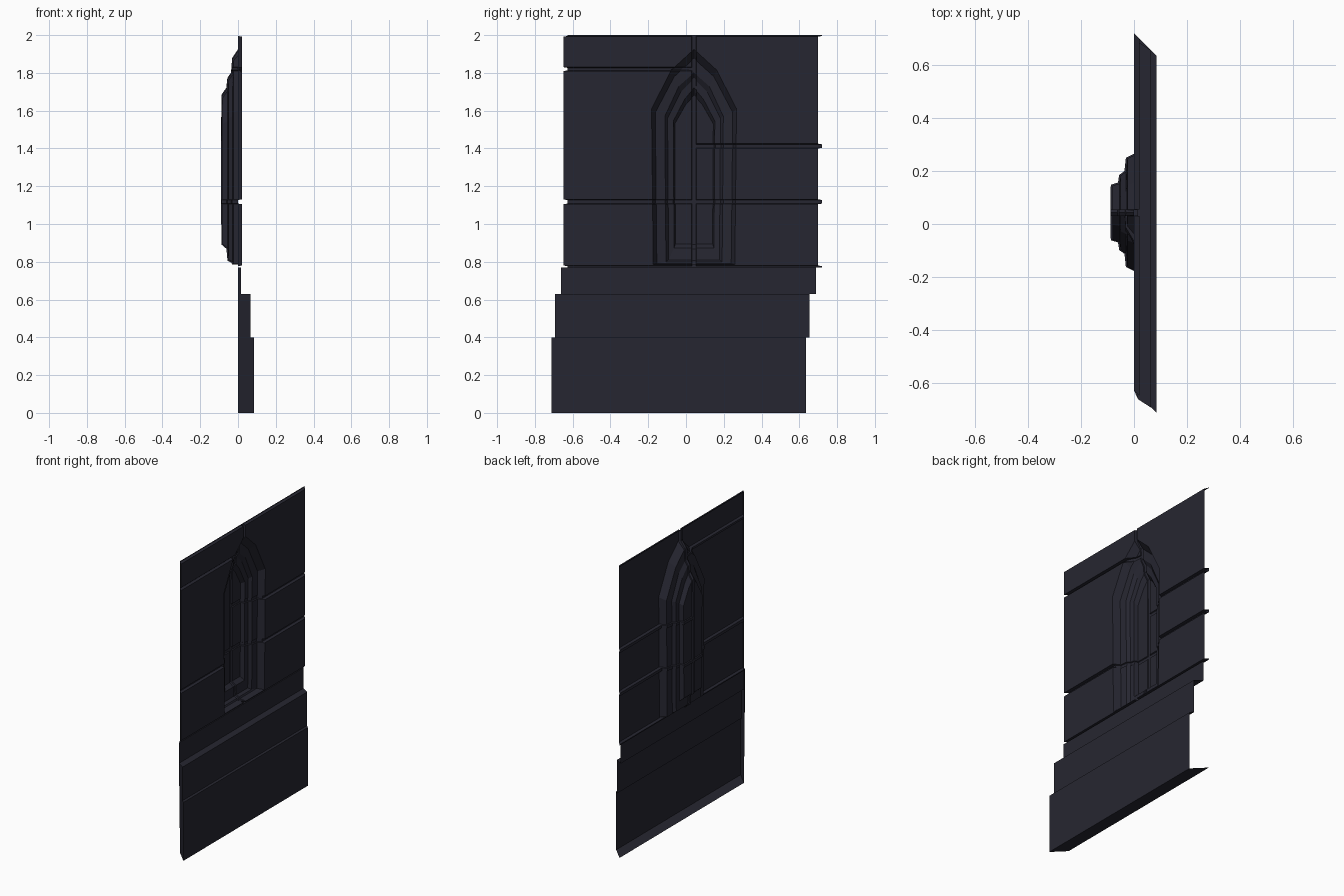
import bpy, bmesh
from mathutils import Vector

cube = bpy.data.objects.get("Cube")
if cube:
    bpy.data.objects.remove(cube, do_unlink=True)

stone = bpy.data.materials.new("dark_slate_stone")
stone.use_nodes = True
COLOUR = (0.0194, 0.0194, 0.0305, 1)
stone.diffuse_color = COLOUR
stone.node_tree.nodes["Principled BSDF"].inputs["Base Color"].default_value = COLOUR

MID = 0.0425                 # centre of the window
END_A, END_B = -0.628, 0.72  # mitred ends where x = 0
FACE = 0.02                  # wall surface
BASE, TOP = 0.77, 2.0


def finish(bm, name):
    mesh = bpy.data.meshes.new(name)
    bm.to_mesh(mesh)
    bm.free()
    mesh.materials.append(stone)
    obj = bpy.data.objects.new(name, mesh)
    bpy.context.collection.objects.link(obj)
    return obj


def outline(half, bottom, spring, shoulder, shoulder_z, apex):
    """Half of a pointed arch, from the sill centre to the apex."""
    return [(0, bottom), (half * 0.96, bottom), (half, spring),
            (shoulder, shoulder_z), (0, apex)]


# Stepped arch: depth and half outline of each moulding edge
rings = [
    (FACE, outline(0.225, 0.785, 1.61, 0.12, 1.815, 1.925)),
    (-0.025, outline(0.205, 0.79, 1.59, 0.105, 1.78, 1.875)),
    (-0.03, outline(0.155, 0.80, 1.57, 0.08, 1.73, 1.80)),
    (-0.05, outline(0.14, 0.81, 1.56, 0.07, 1.70, 1.77)),
    (-0.055, outline(0.11, 0.872, 1.545, 0.05, 1.66, 1.72)),
    (-0.082, outline(0.102, 0.895, 1.53, 0.045, 1.63, 1.68)),
]

# Wall with recessed window, lofted on both sides of the centre line
bm = bmesh.new()
for side, width in ((-1, MID - END_A), (1, END_B - MID)):
    border = [(0, BASE), (width, BASE), (width, 1.61), (width, TOP), (0, TOP)]
    loops = [[bm.verts.new((x, MID + side * y, z)) for y, z in pts]
             for x, pts in [(FACE, border)] + rings]
    for a, b in zip(loops, loops[1:]):
        for i in range(4):
            bm.faces.new((a[i], a[i + 1], b[i + 1], b[i]))
    bm.faces.new(loops[-1])
bmesh.ops.remove_doubles(bm, verts=bm.verts[:], dist=1e-5)


def cut(axis, pos, side):
    """Score the faces on one side of the centre (0 = both)."""
    faces = [f for f in bm.faces
             if side * (f.calc_center_median().y - MID) >= 0]
    edges = {e for f in faces for e in f.edges}
    verts = {v for f in faces for v in f.verts}
    normal = Vector((0, 1, 0)) if axis == 1 else Vector((0, 0, 1))
    bmesh.ops.bisect_plane(bm, geom=list(verts) + list(edges) + faces,
                           plane_co=normal * pos, plane_no=normal, dist=1e-5)


# Masonry joints: axis, low, high, side of the wall
joints = [(1, 0.03, 0.055, 0), (2, 1.105, 1.13, 0), (2, 1.81, 1.83, -1),
          (2, 1.40, 1.425, 1), (2, 0.76, 0.78, 0), (2, 1.992, 2.008, 0)]
LIP = 0.003
for axis, low, high, side in joints:
    for pos in (low, low + LIP, high - LIP, high):
        if axis == 1 or BASE < pos < TOP:
            cut(axis, pos, side)

bmesh.ops.recalc_face_normals(bm, faces=bm.faces[:])
if sum(f.normal.x * f.calc_area() for f in bm.faces) < 0:
    bmesh.ops.reverse_faces(bm, faces=bm.faces[:])
bm.normal_update()


def in_joint(co):
    return any(low + LIP - 1e-4 <= co[axis] <= high - LIP + 1e-4
               and side * (co.y - MID) >= -1e-4
               for axis, low, high, side in joints)


# Sink the joints, shallower inside the window
moves = []
for v in bm.verts:
    if in_joint(v.co):
        if v.co.x > FACE - 1e-4:
            moves.append((v, Vector((-FACE, 0, 0))))
        else:
            moves.append((v, v.normal * -0.007))
for v, offset in moves:
    v.co += offset

# Mitre both ends and return the near end to the back plane
near = [v for v in bm.verts if abs(v.co.y - END_A) < 1e-4]
far = [v for v in bm.verts if abs(v.co.y - END_B) < 1e-4]
for v in near + far:
    v.co.y -= v.co.x
near_set = set(near)
rim = [e for e in bm.edges if all(v in near_set for v in e.verts)]
for item in bmesh.ops.extrude_edge_only(bm, edges=rim)["geom"]:
    if isinstance(item, bmesh.types.BMVert):
        item.co.x, item.co.y = 0, END_A
# Top return to the back plane closes through the sunk top joint
bmesh.ops.remove_doubles(bm, verts=bm.verts[:], dist=1e-5)
finish(bm, "wall_with_arched_window")

# Stepped plinth, open at the back, with mitred ends
bm = bmesh.new()
profile = [(0, BASE), (0.015, BASE), (0.015, 0.63), (0.065, 0.63),
           (0.065, 0.40), (0.085, 0.40), (0.085, 0), (0, 0)]


def mitre(x, end):
    # The narrow band under the wall is set slightly back along the wall
    shift = 0.018 if abs(x - 0.015) < 1e-4 else 0
    return end - x - shift


near = [bm.verts.new((x, mitre(x, END_A), z)) for x, z in profile]
far = [bm.verts.new((x, mitre(x, END_B), z)) for x, z in profile]
for i in range(len(profile) - 1):
    bm.faces.new((near[i], near[i + 1], far[i + 1], far[i]))
bm.faces.new(near)
bmesh.ops.recalc_face_normals(bm, faces=bm.faces[:])
if sum(f.normal.x * f.calc_area() for f in bm.faces) < 0:
    bmesh.ops.reverse_faces(bm, faces=bm.faces[:])
finish(bm, "stepped_plinth")
